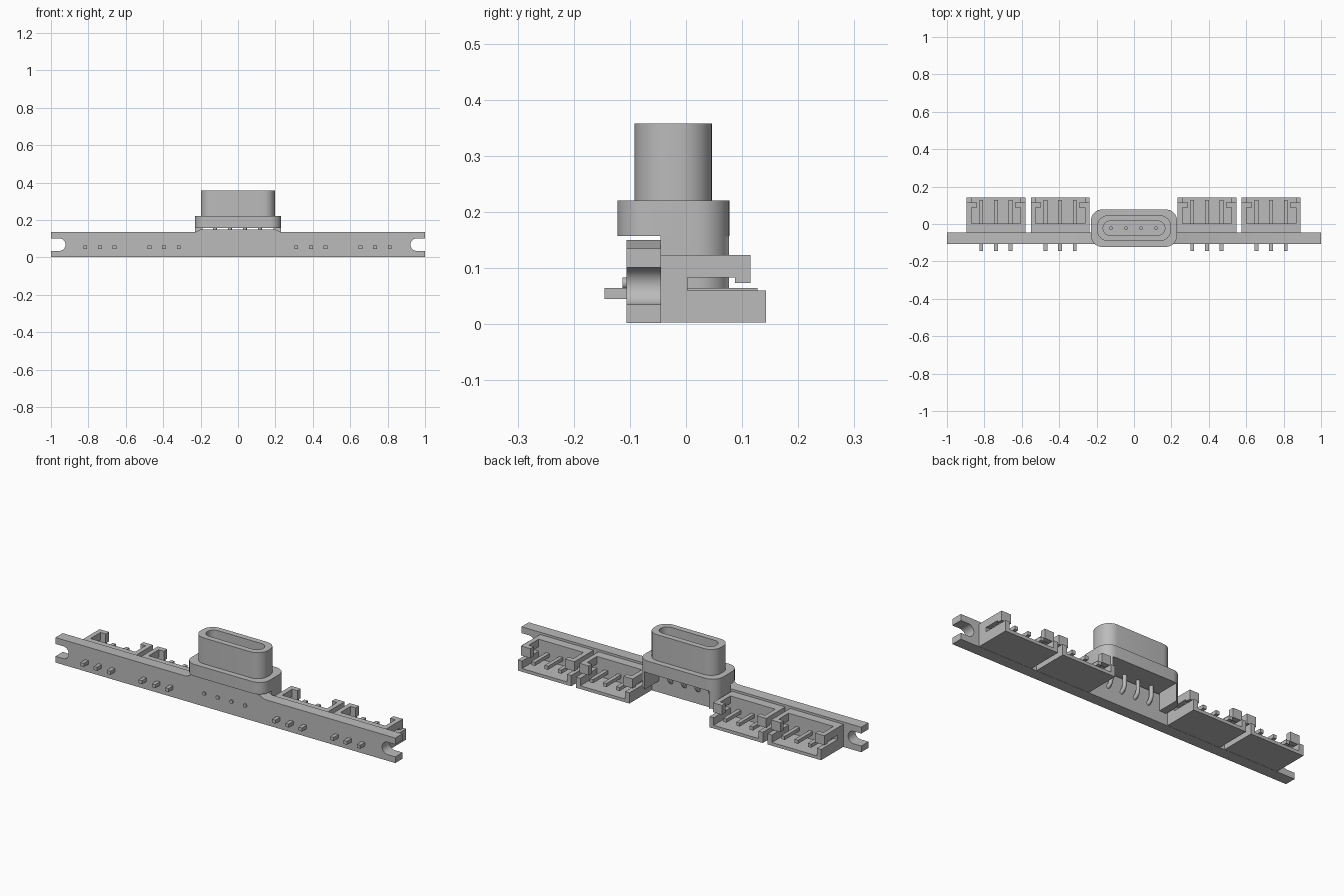
import bpy, bmesh, math
from mathutils import Vector

old = bpy.data.objects.get("Cube")
if old:
    bpy.data.objects.remove(old, do_unlink=True)

grey = bpy.data.materials.new("plain grey")
grey.use_nodes = True
COLOUR = (0.5, 0.5, 0.5, 1)
grey.diffuse_color = COLOUR
grey.node_tree.nodes["Principled BSDF"].inputs["Base Color"].default_value = COLOUR


def finish(name, bm, smooth=False):
    bmesh.ops.recalc_face_normals(bm, faces=bm.faces)
    mesh = bpy.data.meshes.new(name)
    bm.to_mesh(mesh)
    bm.free()
    mesh.materials.append(grey)
    obj = bpy.data.objects.new(name, mesh)
    bpy.context.collection.objects.link(obj)
    if smooth:
        bpy.ops.object.select_all(action="DESELECT")
        obj.select_set(True)
        bpy.context.view_layer.objects.active = obj
        bpy.ops.object.shade_smooth_by_angle(angle=math.radians(35))
    return obj


def prism(bm, outline, axis, a, b):
    """Extrude a 2D outline along an axis from a to b."""
    def place(p, t):
        c = list(p)
        c.insert(axis, t)
        return bm.verts.new(c)
    face = bm.faces.new([place(p, a) for p in outline])
    new = bmesh.ops.extrude_face_region(bm, geom=[face])["geom"]
    shift = Vector((0, 0, 0))
    shift[axis] = b - a
    bmesh.ops.translate(bm, vec=shift, verts=[g for g in new if isinstance(g, bmesh.types.BMVert)])


def box(bm, x0, x1, y0, y1, z0, z1):
    prism(bm, [(x0, y0), (x1, y0), (x1, y1), (x0, y1)], 2, z0, z1)


def rounded(half_w, half_d, r, cy, steps=8):
    """Rounded rectangle outline, counter-clockwise."""
    pts = []
    for k, (sx, sy) in enumerate([(1, 1), (-1, 1), (-1, -1), (1, -1)]):
        for i in range(steps + 1):
            t = math.pi / 2 * (k + i / steps)
            pts.append((sx * (half_w - r) + r * math.cos(t),
                        cy + sy * (half_d - r) + r * math.sin(t)))
    return pts


# Circuit board with an open slot at each end and a raised centre tab
FRONT, BACK = -0.106, -0.045
SLOT_Z, SLOT_R, SLOT_X = 0.068, 0.033, 0.955
right = [(1, 0.002), (1, SLOT_Z - SLOT_R)]
for i in range(17):
    t = math.pi * i / 16
    right.append((SLOT_X - SLOT_R * math.sin(t), SLOT_Z - SLOT_R * math.cos(t)))
right += [(1, SLOT_Z + SLOT_R), (1, 0.135), (0.23, 0.135), (0.2, 0.15)]
left = [(-x, z) for x, z in reversed(right)]
bm = bmesh.new()
prism(bm, right + left, 1, FRONT, BACK)
finish("circuit_board", bm, True)

# Open headers: slotted side walls, base, floor and three pins
SIDE = [(BACK, 0.003), (0.143, 0.003), (0.143, 0.06), (0.003, 0.06), (0.003, 0.083),
        (0.087, 0.083), (0.087, 0.073), (0.115, 0.073), (0.115, 0.123), (BACK, 0.123)]
BASE = [(BACK, 0.003), (0.143, 0.003), (0.143, 0.02), (0.003, 0.02),
        (0.003, 0.123), (BACK, 0.123)]
WALL, HALF = 0.025, 0.157
for n, cx in enumerate([-0.738, -0.395, 0.39, 0.733], 1):
    bm = bmesh.new()
    prism(bm, BASE, 0, cx - HALF + WALL, cx + HALF - WALL)
    for s in (-1, 1):
        inner = cx + s * (HALF - WALL)
        prism(bm, SIDE, 0, inner, cx + s * HALF)
        box(bm, inner - s * 0.03, inner, 0.087, 0.115, 0.073, 0.123)
    finish(f"header_{n}", bm)
    bm = bmesh.new()
    for k in (-1, 0, 1):
        px = cx + k * 0.078
        box(bm, px - 0.01, px + 0.01, -0.145, 0.127, 0.045, 0.064)
    finish(f"header_pins_{n}", bm)

# Connector body: flange, shroud and inner cavity lofted as one shell
CY, SCY = -0.0225, -0.0225
rings = [(0.23, 0.1, 0.06, 0.157), (0.23, 0.1, 0.06, 0.22),
         (0.198, 0.069, 0.06, 0.22), (0.198, 0.069, 0.06, 0.358),
         (0.165, 0.038, 0.037, 0.358), (0.165, 0.038, 0.037, 0.24)]
bm = bmesh.new()
loops = [[bm.verts.new((x, y, z)) for x, y in rounded(w, d, r, CY)] for w, d, r, z in rings]
for lo, hi in zip(loops, loops[1:]):
    for i in range(len(lo)):
        j = (i + 1) % len(lo)
        bm.faces.new((lo[i], lo[j], hi[j], hi[i]))
bm.faces.new(loops[0])
bm.faces.new(loops[-1])
finish("connector_body", bm, True)

# Connector legs follow the flange outline and stand behind the board
INNER = 0.19
corner = [p for p in rounded(0.23, 0.1, 0.06, CY) if p[0] > INNER and p[1] > 0]
outline = [(INNER, BACK), (0.23, BACK)] + corner + [(INNER, 0.0765)]
for name, s in (("left", 1), ("right", -1)):
    bm = bmesh.new()
    prism(bm, [(s * x, y) for x, y in outline], 2, 0.063, 0.157)
    finish(f"connector_leg_{name}", bm, True)

# Contact pins drop from the cavity and bend forward through the board
BEND = 0.04
for n in range(4):
    px = -0.123 + n * 0.08
    path = [(px, CY, 0.33)]
    for i in range(7):
        t = math.pi / 2 * i / 6
        path.append((px, CY - BEND + BEND * math.cos(t), 0.073 + BEND - BEND * math.sin(t)))
    path.append((px, -0.113, 0.073))
    bm = bmesh.new()
    radius = 0.01
    sections = []
    for i, p in enumerate(path):
        a, b = Vector(path[max(i - 1, 0)]), Vector(path[min(i + 1, len(path) - 1)])
        tangent = (b - a).normalized()
        side = Vector((1, 0, 0))
        up = tangent.cross(side)
        sections.append([bm.verts.new(Vector(p) + radius * (math.cos(k * math.pi / 6) * side
                         + math.sin(k * math.pi / 6) * up)) for k in range(12)])
    for lo, hi in zip(sections, sections[1:]):
        for k in range(12):
            j = (k + 1) % 12
            bm.faces.new((lo[k], lo[j], hi[j], hi[k]))
    bm.faces.new(sections[0])
    bm.faces.new(sections[-1])
    finish(f"contact_pin_{n + 1}", bm, True)
